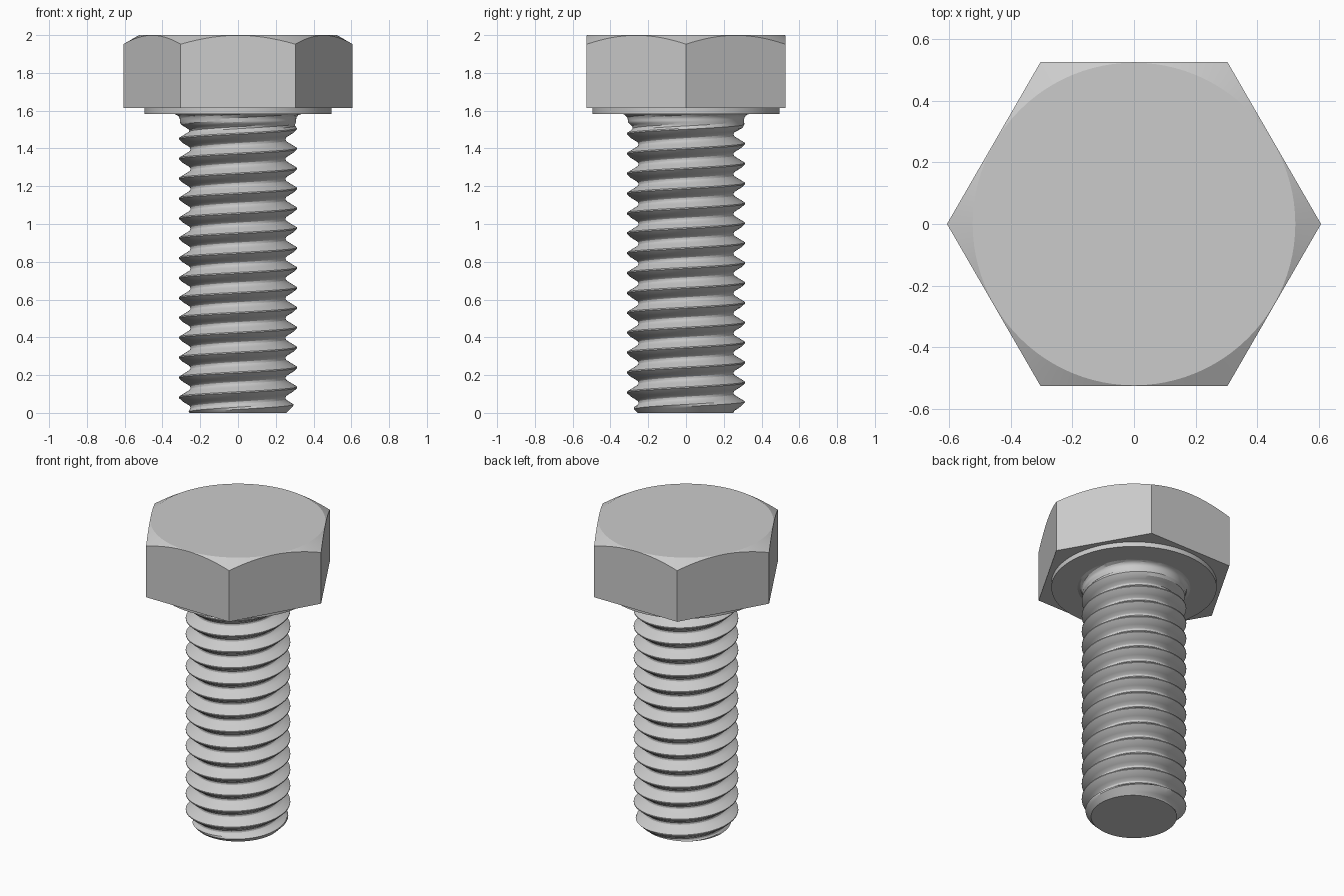
import bpy, bmesh
from math import sin, cos, pi, radians, tan, floor, sqrt

if "Cube" in bpy.data.objects:
    bpy.data.objects.remove(bpy.data.objects["Cube"])

N = 96                 # segments around
PITCH = 0.1053
PHASE = 0.027          # height of a crest on the +x side
CREST, ROOT = 0.313, 0.252
SEAT_Z, HEAD_Z, TOP_Z = 1.583, 1.614, 2.0
FLAT = 0.526           # half of the width across flats

# thread profile over half a pitch: (fraction from crest, radius)
PROFILE = [(0, CREST), (0.06, CREST), (0.17, 0.294), (0.28, 0.275),
           (0.38, 0.258), (0.44, 0.253), (0.5, ROOT)]


def finish(bm, name):
    bmesh.ops.recalc_face_normals(bm, faces=bm.faces)
    mesh = bpy.data.meshes.new(name)
    bm.to_mesh(mesh)
    bm.free()
    ob = bpy.data.objects.new(name, mesh)
    bpy.context.collection.objects.link(ob)
    bpy.ops.object.select_all(action='DESELECT')
    ob.select_set(True)
    bpy.context.view_layer.objects.active = ob
    bpy.ops.object.shade_smooth_by_angle(angle=radians(25))
    return ob


def stack_rings(name, rings):
    """Closed solid from a list of rings, each a function angle -> (r, z)."""
    bm = bmesh.new()
    loops = []
    for ring in rings:
        loop = []
        for j in range(N):
            a = 2 * pi * j / N
            r, z = ring(a)
            loop.append(bm.verts.new((r * cos(a), r * sin(a), z)))
        loops.append(loop)
    for lo, hi in zip(loops, loops[1:]):
        for j in range(N):
            k = (j + 1) % N
            bm.faces.new((lo[j], lo[k], hi[k], hi[j]))
    bm.faces.new(loops[0][::-1])
    bm.faces.new(loops[-1])
    return finish(bm, name)


# hexagonal head with a 30 degree conical chamfer on top
def hex_radius(a):
    return FLAT / cos((a % (pi / 3)) - pi / 6)


rim = FLAT - 0.002
stack_rings("hex_head", [
    lambda a: (hex_radius(a), HEAD_Z),
    lambda a: (hex_radius(a), TOP_Z - (hex_radius(a) - rim) * tan(pi / 6)),
    lambda a: (rim, TOP_Z)])

# round bearing face under the head
stack_rings("bearing_face", [lambda a: (0.495, SEAT_Z),
                             lambda a: (0.495, HEAD_Z + 0.005)])


# threaded shank: radius as a function of height and angle
def shank_radius(z, a):
    f = (z - PHASE) / PITCH - a / (2 * pi)
    f = min(abs(f - floor(f + 0.5)), 0.5)
    for (f0, r0), (f1, r1) in zip(PROFILE, PROFILE[1:]):
        if f <= f1 + 1e-9:
            r = r0 + (r1 - r0) * (f - f0) / (f1 - f0)
            break
    # thread runs out under the head, then flares into a fillet
    t = min(max((z - 1.485) / 0.06, 0), 1)
    r += (0.308 - r) * t * t * (3 - 2 * t)
    d = z - (SEAT_Z - 0.03)
    if d > 0:
        r += 0.03 - sqrt(max(0.03 ** 2 - d * d, 0))
    # chamfered tip
    return min(r, 0.257 + z)


fracs = sorted({f for f, _ in PROFILE} | {1 - f for f, _ in PROFILE if f > 0})[:-1]
rows = [PHASE + PITCH * (k + f) for k in range(-2, 17) for f in fracs]

bm = bmesh.new()
for z0, z1 in zip(rows, rows[1:]):
    for j in range(N):
        zs, pts = [], []
        for base, i in ((z0, j), (z0, j + 1), (z1, j + 1), (z1, j)):
            a = 2 * pi * i / N
            z = min(max(base + PITCH * i / N, 0), SEAT_Z)
            r = shank_radius(z, a)
            zs.append(z)
            pts.append((r * cos(a), r * sin(a), z))
        if max(zs) - 1e-6 > 0 and min(zs) + 1e-6 < SEAT_Z:
            bm.faces.new([bm.verts.new(p) for p in pts])
bmesh.ops.remove_doubles(bm, verts=bm.verts, dist=2e-5)
bmesh.ops.holes_fill(bm, edges=[e for e in bm.edges if e.is_boundary], sides=0)
finish(bm, "threaded_shank")
